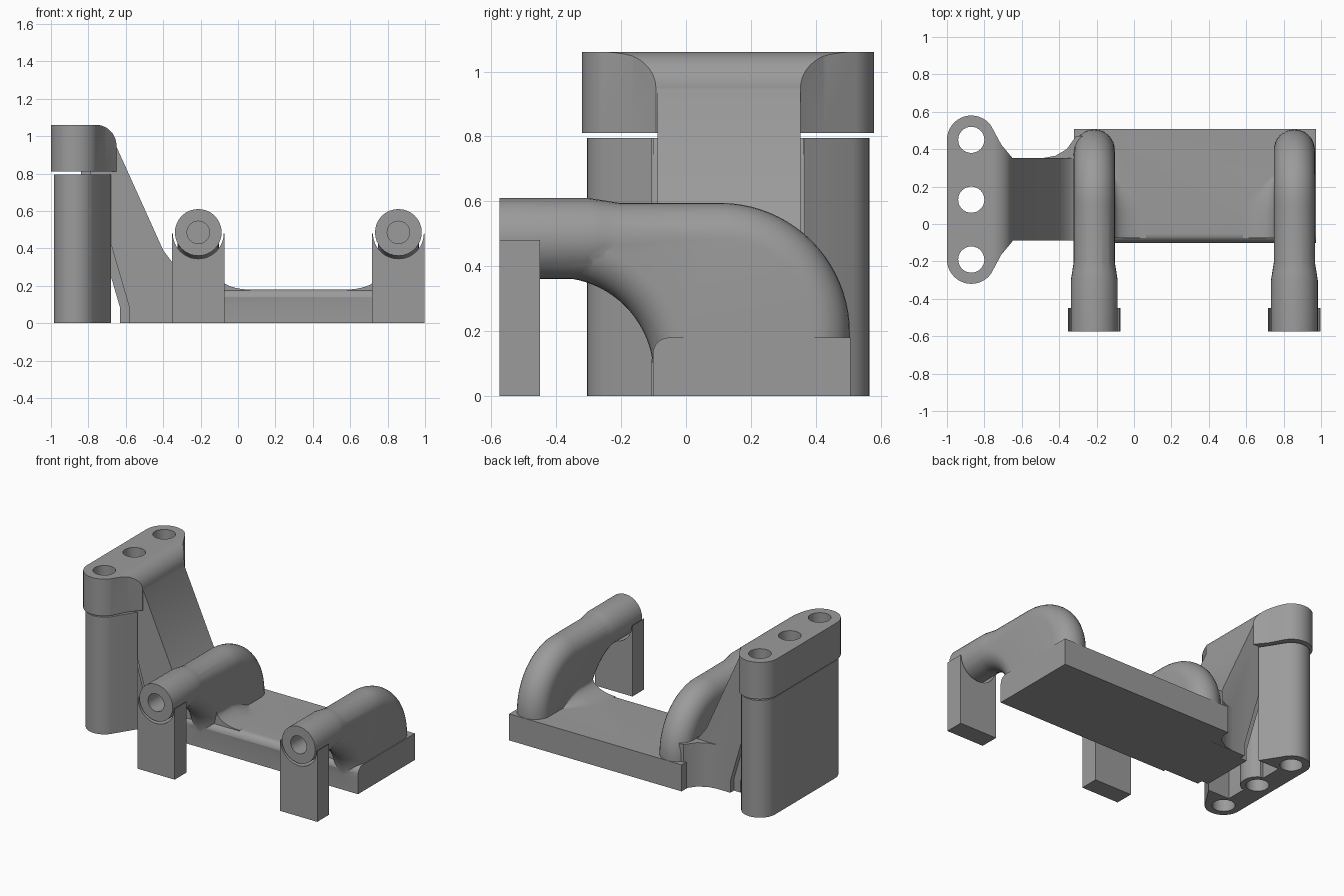
import bpy, bmesh, math

if "Cube" in bpy.data.objects:
    bpy.data.objects.remove(bpy.data.objects["Cube"])

grey = bpy.data.materials.new("machined grey")
grey.diffuse_color = (0.33, 0.33, 0.33, 1)
grey.use_nodes = True
grey.node_tree.nodes["Principled BSDF"].inputs["Base Color"].default_value = grey.diffuse_color


def loft(name, rings):
    """Skin equal-length rings of 3D points and cap both ends."""
    bm = bmesh.new()
    vs = [[bm.verts.new(p) for p in ring] for ring in rings]
    n = len(vs[0])
    for a, b in zip(vs, vs[1:]):
        for i in range(n):
            j = (i + 1) % n
            bm.faces.new((a[i], a[j], b[j], b[i]))
    bm.faces.new(vs[0])
    bm.faces.new(vs[-1])
    bmesh.ops.recalc_face_normals(bm, faces=bm.faces)
    me = bpy.data.meshes.new(name)
    bm.to_mesh(me)
    bm.free()
    me.materials.append(grey)
    ob = bpy.data.objects.new(name, me)
    bpy.context.collection.objects.link(ob)
    return ob


def prism(name, pts, axis, lo, hi):
    place = {"x": lambda u, v, w: (w, u, v),
             "y": lambda u, v, w: (u, w, v),
             "z": lambda u, v, w: (u, v, w)}[axis]
    return loft(name, [[place(u, v, w) for u, v in pts] for w in (lo, hi)])


def arc(cx, cy, r, a0, a1, n=16):
    angles = [math.radians(a0 + (a1 - a0) * i / n) for i in range(n + 1)]
    return [(cx + r * math.cos(a), cy + r * math.sin(a)) for a in angles]


def boolean(target, op, tools):
    bpy.context.view_layer.objects.active = target
    for tool in tools:
        m = target.modifiers.new("cut", "BOOLEAN")
        m.operation, m.object, m.solver = op, tool, "EXACT"
        bpy.ops.object.modifier_apply(modifier=m.name)
        bpy.data.objects.remove(tool)


HX, HY, MID = -0.87, (-0.19, 0.13, 0.45), 0.13


def holes():
    return [prism("hole_cutter", arc(HX, y, 0.07, 0, 348.75, 31), "z", -0.1, 1.2) for y in HY]


def mirror_outline(half):
    return half + [(x, 2 * MID - y) for x, y in reversed(half)]


# Bolt flange with rounded upper edge
half = arc(HX, HY[0], 0.13, 180, 325) + [(-0.71, -0.165), (-0.65, -0.093)]
bracket = prism("bracket", mirror_outline(half), "z", 0.81, 1.06)
edge = arc(-0.76, 0.95, 0.11, 90, 0) + [(-0.6, 0.95), (-0.6, 1.1), (-0.76, 1.1)]
boolean(bracket, "DIFFERENCE", [prism("edge_cutter", edge, "y", -0.6, 0.8)])

# Sloping web from flange to base
web = [(-0.58, 0.001), (-0.58, 0.08), (-0.79, 0.8), (-0.79, 0.86), (-0.67, 0.97),
       (-0.655, 0.955), (-0.40, 0.39), (-0.34, 0.31), (-0.2, 0.25), (-0.2, 0.001)]
rib = [(-0.63, 0.001), (-0.63, 0.08), (-0.84, 0.8), (-0.84, 0.85),
       (-0.76, 0.85), (-0.55, 0.08), (-0.55, 0.001)]
parts = [prism("web", web, "y", -0.088, 0.353),
         prism("web_rib", rib, "y", -0.05, 0.315)]

# Flare where the web meets the base
flare = [(-0.5, 0.35), (-0.42, 0.365), (-0.36, 0.4), (-0.31, 0.47),
         (-0.25, 0.47), (-0.25, 0.3), (-0.5, 0.3)]
parts.append(prism("web_flare", flare, "z", 0.002, 0.3))

# Base plate with softened front edge
base = [(-0.102, 0), (-0.102, 0.11)] + arc(-0.052, 0.13, 0.05, 170, 90, 6) + [(0.507, 0.18), (0.507, 0)]
parts.append(prism("base", base, "x", -0.322, 0.972))


def arm_ring(x, d):
    """Side outline of a curved arm, inset by d."""
    pts = arc(0.105, 0.195, 0.4 - d, 90, 0, 20) + [(0.505 - d, 0.05), (-0.1 + d, 0.05)]
    pts += arc(-0.4, 0.065, 0.3 + d, 0, 90, 20)
    pts += [(-0.4, 0.595 - d)]
    return [(x, y, z) for y, z in pts]


ARMS = ((-0.2125, 1), (0.8575, -1))
R, TZ = 0.11, 0.485
for cx, side in ARMS:
    # Rounded bent arm
    rings = []
    for i in range(17):
        t = math.radians(-90 + 180 * i / 16)
        rings.append(arm_ring(cx + R * math.sin(t), R * (1 - math.cos(t))))
    parts.append(loft("arm", rings))
    # Front barrel with blind hole
    barrel = [(0.06, -0.32), (0.06, -0.575), (0.125, -0.575), (0.125, -0.3),
              (0.118, -0.255), (0.109, -0.2), (0.105, -0.17)]
    parts.append(loft("barrel", [[(x, y, z) for x, z in arc(cx, TZ, r, 0, 348.75, 31)]
                                 for r, y in barrel]))
    # Fillet between arm and base, fading toward the back
    rings = []
    for y, k in ((-0.075, 1), (0.08, 1), (0.15, 0.75), (0.21, 0.4), (0.25, 0.1)):
        sec = [(0.17 * k * (1 - math.cos(a)), 0.18 + 0.08 * k * (1 - math.sin(a)))
               for a in [math.radians(9 * i) for i in range(11)]]
        sec += [(0.17 * k, 0.15), (-0.04, 0.15), (-0.04, 0.18 + 0.08 * k)]
        rings.append([(cx + side * (R - 0.004 + u), y, v) for u, v in sec])
    parts.append(loft("arm_fillet", rings))

boolean(bracket, "UNION", parts)
boolean(bracket, "DIFFERENCE", holes())

# Separate pillar under the flange, recessed around the web
half = arc(HX, HY[0], 0.115, 180, 325) + [(-0.725, -0.175), (-0.68, -0.105),
                                          (-0.84, -0.105), (-0.84, 0.04)]
half += arc(HX, MID, 0.105, -60, -5, 6)
pillar = prism("pillar", mirror_outline(half), "z", 0, 0.795)
clearance = [(-0.65, -0.1), (-0.65, 0.08), (-0.87, 0.83), (-0.5, 0.83), (-0.5, -0.1)]
boolean(pillar, "DIFFERENCE", [prism("web_cutter", clearance, "y", -0.1, 0.36)] + holes())

# Saddle legs under the barrels
legs = []
for cx, side in ARMS:
    saddle = [(cx - 0.14, 0), (cx - 0.14, TZ - 0.005)] + arc(cx, TZ - 0.005, 0.136, 180, 360, 24)
    saddle += [(cx + 0.14, TZ - 0.005), (cx + 0.14, 0)]
    legs.append(prism("saddle_leg", saddle, "y", -0.575, -0.45))

# Smooth shading with crisp edges
for ob in [bracket, pillar] + legs:
    bpy.ops.object.select_all(action="DESELECT")
    ob.select_set(True)
    bpy.context.view_layer.objects.active = ob
    bpy.ops.object.shade_smooth_by_angle(angle=math.radians(30))
